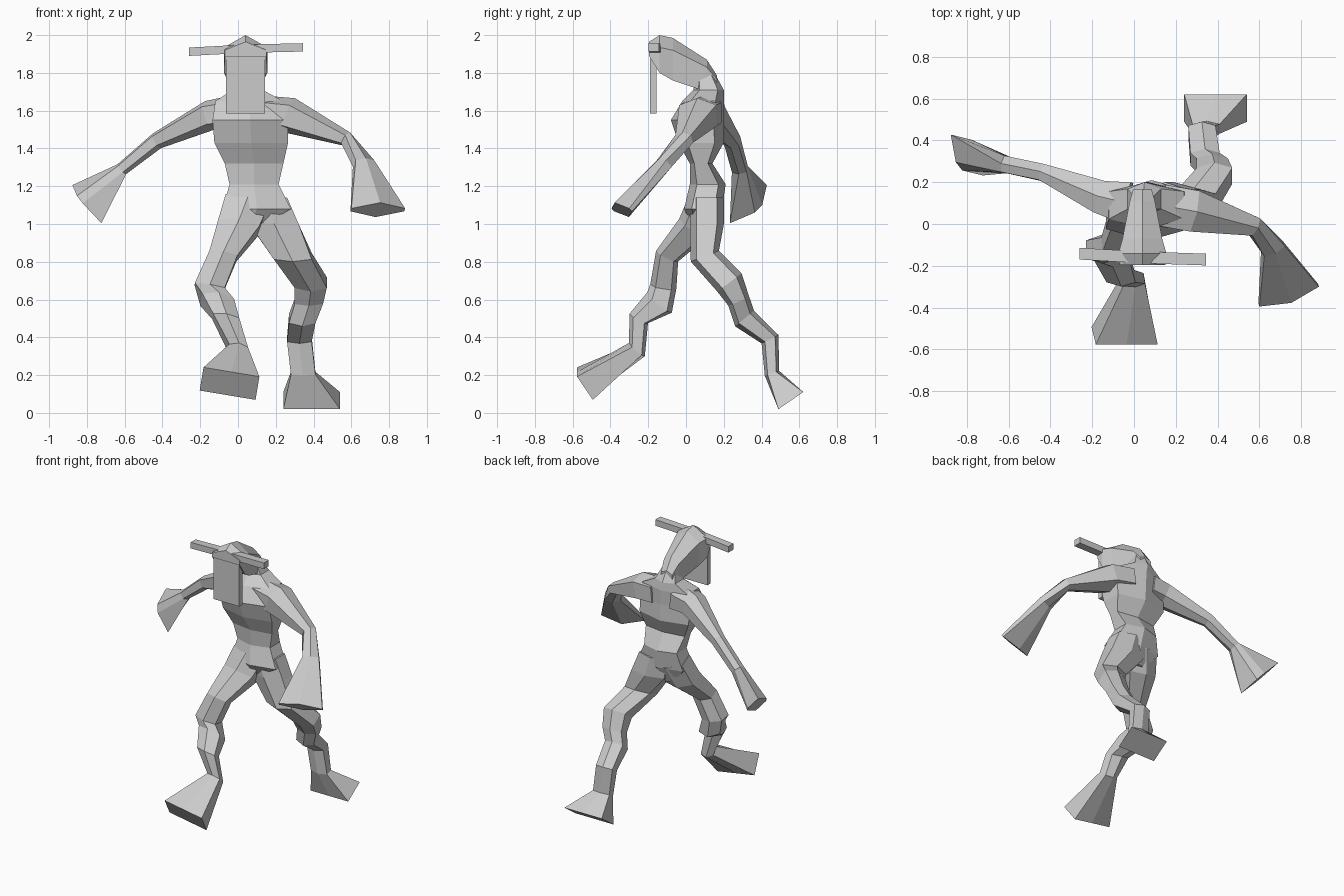
import bpy, bmesh
from math import cos, sin
from mathutils import Vector

cube = bpy.data.objects.get("Cube")
if cube:
    bpy.data.objects.remove(cube, do_unlink=True)

shade = 0.6
colour = (shade, shade, shade, 1)
grey = bpy.data.materials.new("plain grey")
grey.use_nodes = True
grey.diffuse_color = colour
grey.node_tree.nodes["Principled BSDF"].inputs["Base Color"].default_value = colour

X, Y, Z = Vector((1, 0, 0)), Vector((0, 1, 0)), Vector((0, 0, 1))
RIDGED, BOXY = 0.6, 1


def section(centre, u, v, squareness):
    """Six-sided ring: a box section with a ridge on two sides."""
    centre = Vector(centre)
    k = squareness
    corners = ((-1, -k), (0, -1), (1, -k), (1, k), (0, 1), (-1, k))
    return [centre + u * a + v * b for a, b in corners]


def loft(name, rings):
    """Skin a row of equal rings and cap both ends."""
    bm = bmesh.new()
    rows = [[bm.verts.new(point) for point in ring] for ring in rings]
    count = len(rows[0])
    for low, high in zip(rows, rows[1:]):
        for i in range(count):
            j = (i + 1) % count
            bm.faces.new((low[i], low[j], high[j], high[i]))
    bm.faces.new(rows[0][::-1])
    bm.faces.new(rows[-1])
    bmesh.ops.recalc_face_normals(bm, faces=bm.faces)
    mesh = bpy.data.meshes.new(name)
    bm.to_mesh(mesh)
    bm.free()
    mesh.materials.append(grey)
    obj = bpy.data.objects.new(name, mesh)
    bpy.context.scene.collection.objects.link(obj)


def limb(name, joints, across=None, tip_squareness=BOXY, tip_roll=0.0):
    """Loft along joints (x, y, z, width, depth), turning each ring square to the path."""
    centres = [Vector(joint[:3]) for joint in joints]
    last = len(joints) - 1
    rings = []
    for i, (centre, joint) in enumerate(zip(centres, joints)):
        along = (centres[min(i + 1, last)] - centres[max(i - 1, 0)]).normalized()
        side = (across or along.cross(Z)).normalized()
        face = side.cross(along).normalized()
        squareness = RIDGED
        if i == last:
            squareness = tip_squareness
            c, s = cos(tip_roll), sin(tip_roll)
            side, face = side * c + face * s, face * c - side * s
        width, depth = joint[3:]
        rings.append(section(centre, side * width, face * depth, squareness))
    loft(name, rings)


# Torso from crotch to neck
torso_levels = (
    (.06, .09, .97, .04, .05),
    (.1, .09, 1.08, .18, .1),
    (.085, .115, 1.21, .13, .095),
    (.085, .08, 1.32, .155, .06),
    (.07, .08, 1.43, .195, .12),
    (.065, .06, 1.55, .2, .14),
    (.06, .09, 1.65, .18, .11),
    (.05, .12, 1.71, .08, .08),
    (.045, .1, 1.8, .045, .05),
)
loft("torso", [section((x, y, z), X * width, Y * depth, RIDGED)
               for x, y, z, width, depth in torso_levels])

# Legs: hip, thigh, knee, calf, shin, ankle and flared foot
limb("left_leg", (
    (.15, .11, 1.14, .11, .09),
    (.19, .11, 1, .13, .09),
    (.29, .1, .83, .1, .08),
    (.385, .23, .69, .085, .08),
    (.375, .28, .59, .075, .06),
    (.34, .31, .5, .07, .065),
    (.325, .445, .39, .065, .05),
    (.345, .455, .21, .065, .04),
    (.39, .555, .065, .15, .08),
), across=X)
limb("right_leg", (
    (.05, .1, 1.12, .12, .09),
    (0, .04, .98, .11, .09),
    (-.08, -.1, .83, .075, .065),
    (-.15, -.12, .67, .08, .07),
    (-.11, -.14, .585, .085, .085),
    (-.065, -.25, .5, .07, .055),
    (0, -.26, .335, .05, .055),
    (-.045, -.535, .155, .15, .075),
), across=X - Z / 6)

# Arms: chest, shoulder, elbow, wrist and flared hand
limb("left_arm", (
    (.13, .09, 1.59, .1, .09),
    (.275, .065, 1.575, .1, .095),
    (.575, -.01, 1.45, .045, .04),
    (.665, -.115, 1.32, .055, .04),
    (.74, -.34, 1.075, .15, .055),
), tip_squareness=.2)
limb("right_arm", (
    (-.03, .1, 1.59, .1, .09),
    (-.15, .125, 1.575, .08, .08),
    (-.43, .245, 1.44, .04, .045),
    (-.615, .285, 1.29, .04, .035),
    (-.8, .33, 1.105, .07, .16),
), tip_squareness=.2, tip_roll=-.5)

# Head: gabled wedge narrowing towards the back
MIDDLE = X * .04


def gable(y, peak, eave, base, width):
    """Five-sided house outline across the head."""
    ridge = MIDDLE + Y * y
    side = X * width
    return [ridge + Z * peak, ridge + side + Z * eave, ridge + side + Z * base,
            ridge - side + Z * base, ridge - side + Z * eave]


loft("head", [gable(*outline) for outline in (
    (-.195, 1.965, 1.92, 1.89, .11),
    (-.14, 2, 1.935, 1.8, .115),
    (-.07, 1.985, 1.92, 1.76, .095),
    (.11, 1.87, 1.83, 1.7, .06),
    (.165, 1.785, 1.765, 1.71, .045),
)])

# Long flat face plate hanging from the brow
loft("face_plate", [section(MIDDLE - Y * .173 + Z * height, X * .103, Y * .018, BOXY)
                    for height in (1.585, 1.93)])

# Side horns as one bar through the brow
loft("horns", [section(end, Y * .028, Z * .022, BOXY)
               for end in ((-.26, -.142, 1.912), (.04, -.16, 1.928), (.345, -.17, 1.935))])
